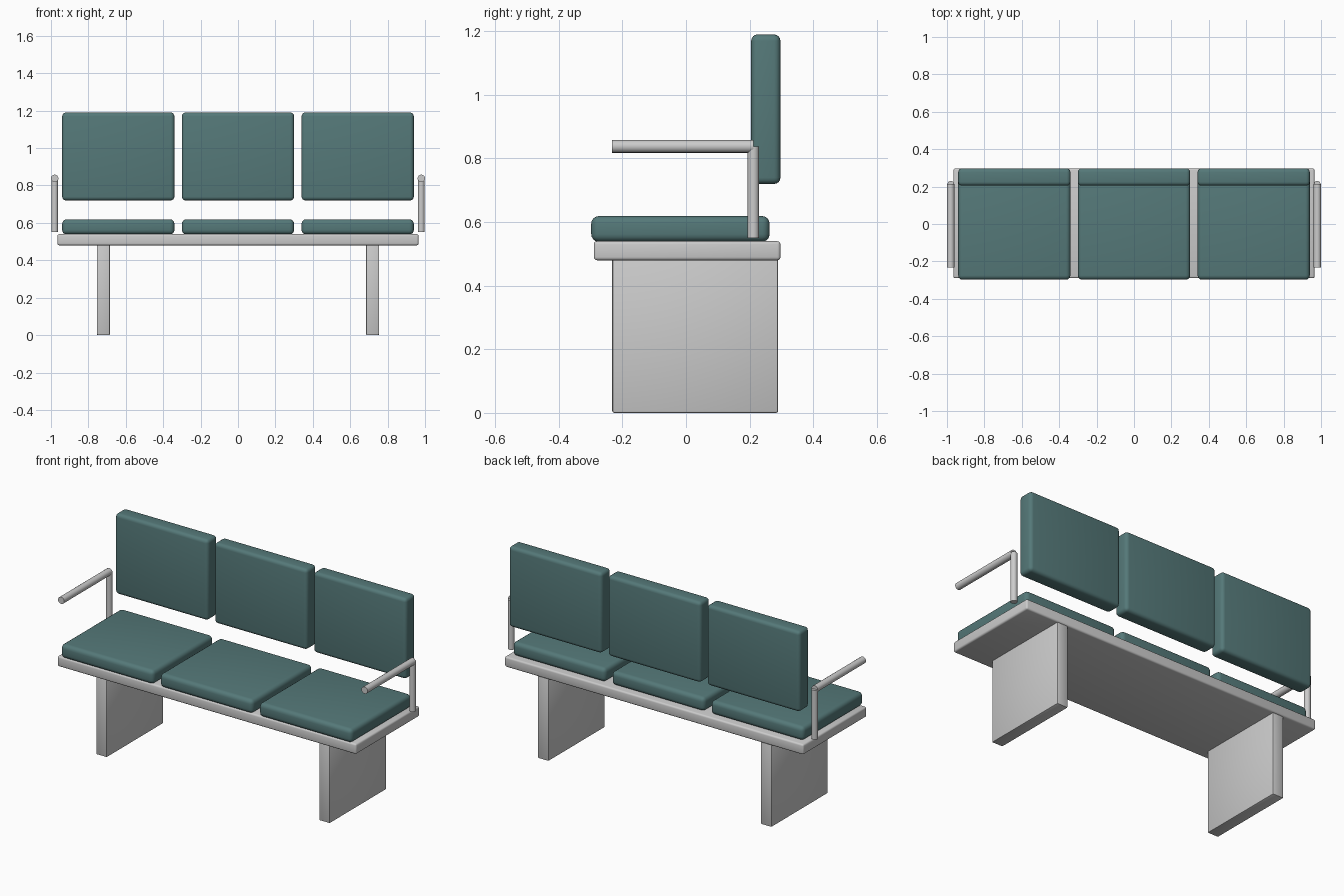
import bpy, math

if "Cube" in bpy.data.objects:
    bpy.data.objects.remove(bpy.data.objects["Cube"])

def material(name, color):
    m = bpy.data.materials.new(name)
    m.diffuse_color = color
    m.use_nodes = True
    m.node_tree.nodes["Principled BSDF"].inputs["Base Color"].default_value = m.diffuse_color
    return m

teal = material("teal_upholstery", (0.09, 0.19, 0.19, 1))

def smooth(obj):
    bpy.ops.object.select_all(action='DESELECT')
    obj.select_set(True)
    bpy.context.view_layer.objects.active = obj
    bpy.ops.object.shade_smooth_by_angle(angle=math.radians(35))

def box(name, x, y, z, bevel, segments=3, mat=None):
    """Rounded box from (min, max) ranges on each axis."""
    bpy.ops.mesh.primitive_cube_add(size=1, location=[sum(r) / 2 for r in (x, y, z)])
    o = bpy.context.object
    o.name = name
    o.scale = [r[1] - r[0] for r in (x, y, z)]
    bpy.ops.object.transform_apply(location=False, rotation=False, scale=True)
    b = o.modifiers.new("bevel", 'BEVEL')
    b.width, b.segments = bevel, segments
    bpy.ops.object.modifier_apply(modifier=b.name)
    if mat:
        o.data.materials.append(mat)
    smooth(o)
    return o

def rod(name, radius, length, loc, rot=(0, 0, 0)):
    bpy.ops.mesh.primitive_cylinder_add(vertices=16, radius=radius, depth=length,
                                        location=loc, rotation=rot)
    o = bpy.context.object
    o.name = name
    smooth(o)
    return o

# Base slab
box("seat_base", (-0.965, 0.965), (-0.29, 0.297), (0.48, 0.54), 0.01)

# Three seat cushions and back cushions
for label, cx in (("left", -0.64), ("middle", 0), ("right", 0.64)):
    xr = (cx - 0.3, cx + 0.3)
    box(label + "_seat_cushion", xr, (-0.298, 0.263), (0.538, 0.619), 0.024, 4, teal)
    box(label + "_back_cushion", xr, (0.205, 0.297), (0.72, 1.19), 0.02, 4, teal)

# Panel legs and armrests on both sides
for label, s in (("left", -1), ("right", 1)):
    box(label + "_leg", (s * 0.72 - 0.035, s * 0.72 + 0.035), (-0.232, 0.29),
        (0, 0.485), 0.006, 2)
    rod(label + "_armrest_post", 0.018, 0.288, (s * 0.98, 0.212, 0.694))
    rod(label + "_armrest_bar", 0.02, 0.445, (s * 0.98, -0.0095, 0.838),
        (math.pi / 2, 0, 0))
